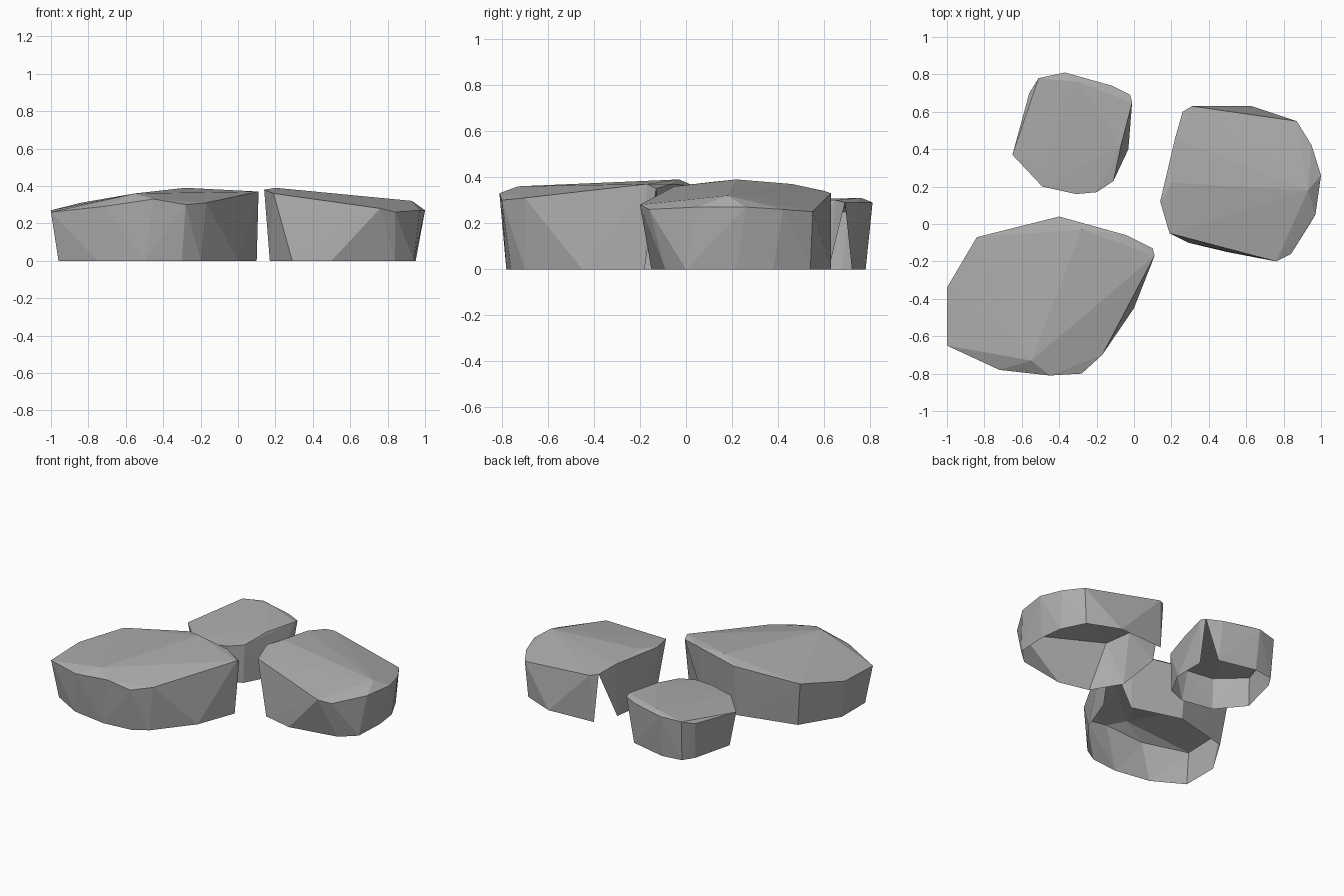
import bpy
import bmesh
from mathutils import Vector

# Remove only the default object
default_cube = bpy.data.objects.get("Cube")
if default_cube:
    bpy.data.objects.remove(default_cube, do_unlink=True)

# Single stone colour
stone = bpy.data.materials.new("stone grey")
stone.use_nodes = True
stone_colour = (0.42, 0.42, 0.42, 1)
stone.diffuse_color = stone_colour
stone.node_tree.nodes["Principled BSDF"].inputs["Base Color"].default_value = stone_colour


def is_floor(face):
    """True where every corner of the face rests on the ground."""
    return all(vert.co.z < .02 for vert in face.verts)


def touches_floor_along_edge(face):
    """True for a wall triangle standing on one ground edge."""
    return sum(vert.co.z < .02 for vert in face.verts) == len(face.verts) - 1


def build_rock(name, rim, crown, base, notch):
    """Faceted hollow shell: ground outline, widest rim and a few crown points."""
    bm = bmesh.new()
    for point in rim + crown:
        bm.verts.new(point)
    for x, y in base:
        bm.verts.new((x, y, 0))
    bmesh.ops.convex_hull(bm, input=bm.verts[:])
    bmesh.ops.recalc_face_normals(bm, faces=bm.faces[:])

    # Open underside
    floor = [face for face in bm.faces if is_floor(face)]
    bmesh.ops.delete(bm, geom=floor, context="FACES")

    # One broken-out wall facet on the side facing the other rocks
    target = Vector(notch)
    walls = [face for face in bm.faces if touches_floor_along_edge(face)]
    missing = min(walls, key=lambda face: (face.calc_center_median() - target).length)
    bmesh.ops.delete(bm, geom=[missing], context="FACES")

    # Drop points that ended up inside the shell
    loose = [vert for vert in bm.verts if not vert.link_faces]
    bmesh.ops.delete(bm, geom=loose, context="VERTS")

    mesh = bpy.data.meshes.new(name)
    bm.to_mesh(mesh)
    bm.free()
    mesh.materials.append(stone)
    rock = bpy.data.objects.new(name, mesh)
    bpy.context.scene.collection.objects.link(rock)
    return rock


# Large rock at the front
build_rock(
    "large_front_rock",
    rim=[(-1, -.65, .26), (-1, -.34, .27), (-.84, -.07, .31), (-.4, .04, .36),
         (-.04, -.06, .37), (.1, -.13, .35), (.11, -.17, .37), (-.17, -.7, .31),
         (-.28, -.8, .3), (-.45, -.81, .33), (-.72, -.78, .29)],
    crown=[(-.55, -.73, .36), (-.28, -.03, .39)],
    base=[(-.96, -.62), (-.96, -.36), (-.8, -.1), (-.4, 0), (-.06, -.1), (.1, -.18),
          (0, -.45), (-.2, -.7), (-.3, -.76), (-.5, -.78), (-.75, -.74)],
    notch=(.05, -.13, .1))

# Medium rock at the side
build_rock(
    "medium_side_rock",
    rim=[(.14, .12, .38), (.22, .46, .37), (.26, .6, .34), (.31, .63, .33),
         (.87, .55, .25), (.95, .42, .26), (1, .26, .27), (.97, .05, .27),
         (.84, -.16, .26), (.76, -.2, .28), (.19, -.05, .36)],
    crown=[(.2, .22, .39), (.93, .18, .32)],
    base=[(.17, .1), (.22, .45), (.29, .61), (.63, .63), (.85, .54), (.93, .38),
          (.95, .22), (.94, 0), (.84, -.09), (.5, -.15), (.29, -.1)],
    notch=(.25, .54, .1))

# Small rock at the back
build_rock(
    "small_back_rock",
    rim=[(-.65, .37, .23), (-.56, .7, .25), (-.51, .78, .28), (-.37, .81, .29),
         (-.12, .74, .29), (-.02, .69, .29), (-.01, .65, .3), (-.11, .23, .27),
         (-.2, .17, .26), (-.31, .16, .25), (-.49, .2, .24)],
    crown=[(-.3, .76, .31), (-.07, .42, .3)],
    base=[(-.62, .4), (-.55, .68), (-.5, .76), (-.36, .78), (-.1, .72), (-.03, .62),
          (-.03, .4), (-.12, .23), (-.25, .18), (-.47, .22)],
    notch=(-.06, .69, .1))
